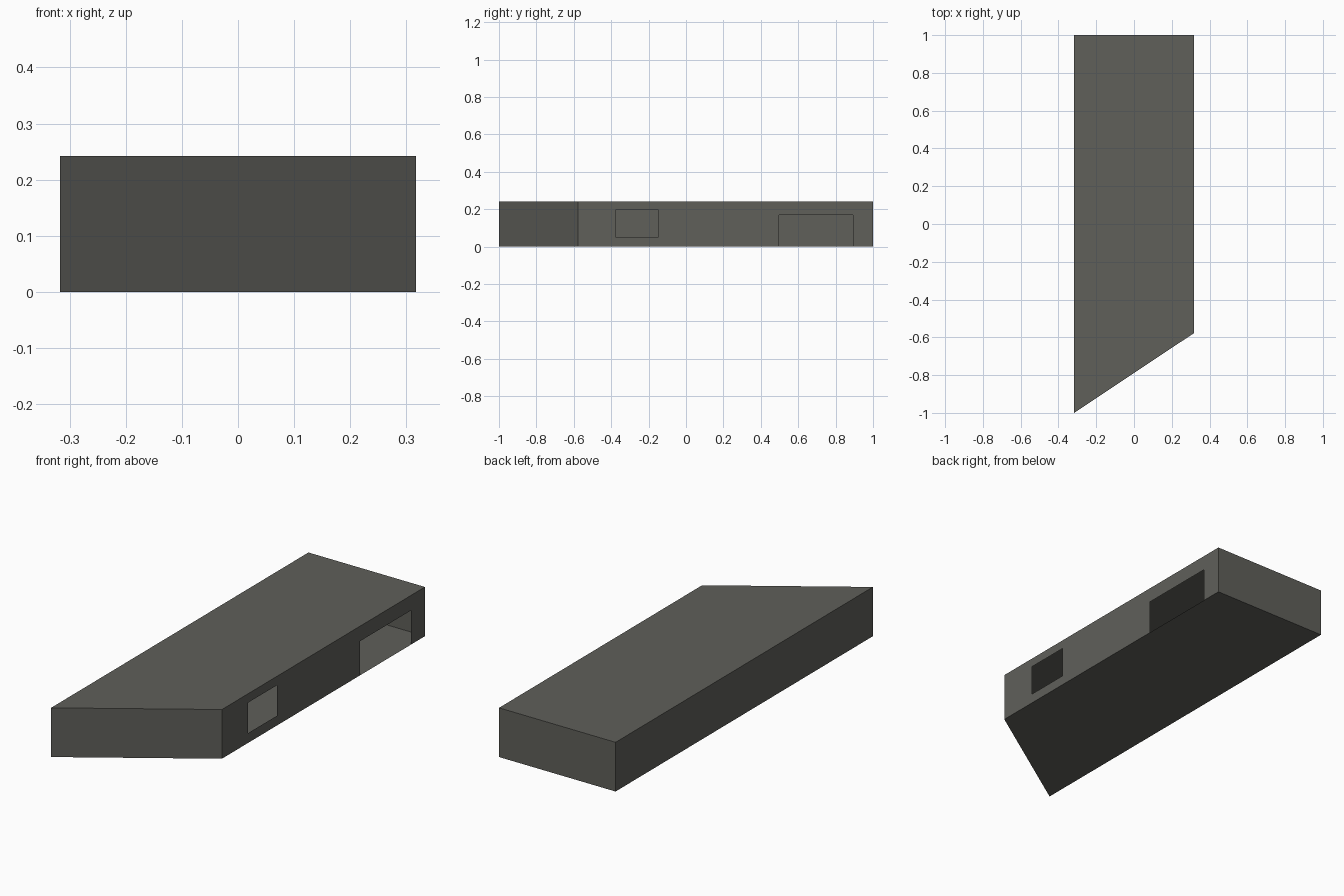
import bpy, bmesh

if "Cube" in bpy.data.objects:
    bpy.data.objects.remove(bpy.data.objects["Cube"])

W, H = 0.317, 0.242          # half width, height
CORNER_Y = -0.578            # where the slanted front meets the right wall

mat = bpy.data.materials.new("dark warm grey")
mat.diffuse_color = (0.115, 0.115, 0.102, 1)
mat.use_nodes = True
mat.node_tree.nodes["Principled BSDF"].inputs["Base Color"].default_value = mat.diffuse_color

# plan outline of the hollow building, slanted at the front
plan = [(-W, -1), (W, CORNER_Y), (W, 1), (-W, 1)]
# openings in the right wall: y0, y1, z0, z1
window = (-0.374, -0.15, 0.048, 0.198)
door = (0.497, 0.893, 0.0, 0.168)

bm = bmesh.new()

# floor, roof and the three solid walls
low = [bm.verts.new((x, y, 0)) for x, y in plan]
high = [bm.verts.new((x, y, H)) for x, y in plan]
bm.faces.new(low[::-1])
bm.faces.new(high)
for i in (0, 2, 3):
    j = (i + 1) % 4
    bm.faces.new((low[i], low[j], high[j], high[i]))


# right wall: panels around the window and the doorway
def panel(y0, y1, z0, z1):
    bm.faces.new([bm.verts.new((W, y, z))
                  for y, z in ((y0, z0), (y1, z0), (y1, z1), (y0, z1))])


start = CORNER_Y
for y0, y1, z0, z1 in (window, door):
    panel(start, y0, 0, H)
    if z0 > 0:
        panel(y0, y1, 0, z0)
    panel(y0, y1, z1, H)
    start = y1
panel(start, 1, 0, H)

bmesh.ops.remove_doubles(bm, verts=bm.verts, dist=1e-5)
mesh = bpy.data.meshes.new("building_shell")
bm.to_mesh(mesh)
bm.free()
mesh.materials.append(mat)
shell = bpy.data.objects.new("building_shell", mesh)
bpy.context.collection.objects.link(shell)
